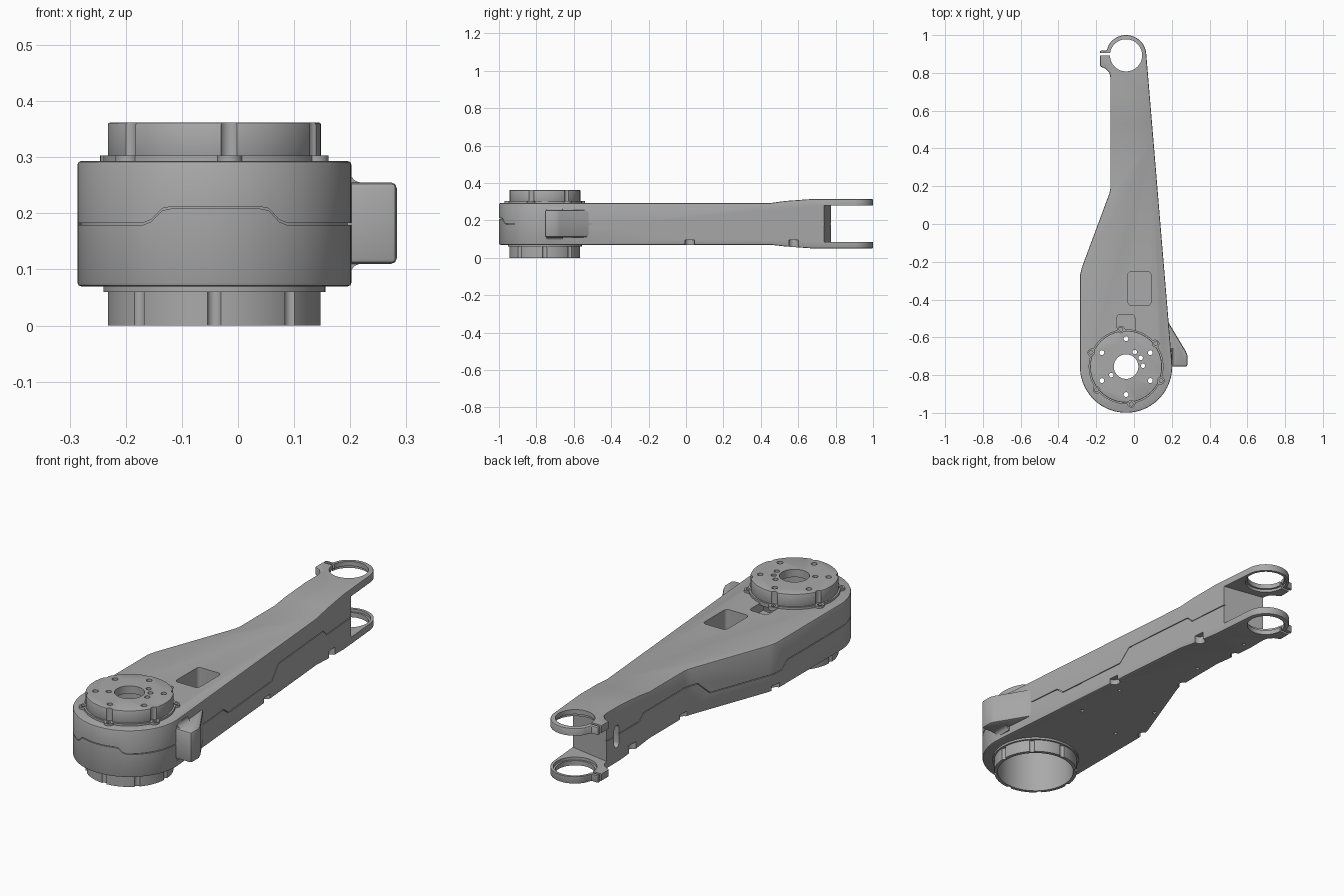
import bpy, bmesh, math
from mathutils import Vector

if "Cube" in bpy.data.objects:
    bpy.data.objects.remove(bpy.data.objects["Cube"])

grey = bpy.data.materials.new("machined_grey")
grey.use_nodes = True
GREY = (0.4, 0.4, 0.4, 1)
grey.diffuse_color = GREY
grey.node_tree.nodes["Principled BSDF"].inputs["Base Color"].default_value = GREY

CX, HUB_Y, RING_Y = -0.042, -0.755, 0.893


def prism(name, pts, lo, hi, axis="z"):
    """Extrude a closed 2D profile along an axis."""
    place = {"z": lambda a, b, h: (a, b, h),
             "x": lambda a, b, h: (h, a, b),
             "y": lambda a, b, h: (a, h, b)}[axis]
    bm = bmesh.new()
    face = bm.faces.new([bm.verts.new(place(a, b, lo)) for a, b in pts])
    ext = bmesh.ops.extrude_face_region(bm, geom=[face])
    moved = [v for v in ext["geom"] if isinstance(v, bmesh.types.BMVert)]
    bmesh.ops.translate(bm, verts=moved, vec=Vector(place(0, 0, hi - lo)))
    bmesh.ops.recalc_face_normals(bm, faces=bm.faces)
    mesh = bpy.data.meshes.new(name)
    bm.to_mesh(mesh)
    bm.free()
    mesh.materials.append(grey)
    ob = bpy.data.objects.new(name, mesh)
    bpy.context.collection.objects.link(ob)
    return ob


def arc(cx, cy, r, a0, a1, n):
    angles = [math.radians(a0 + (a1 - a0) * i / n) for i in range(n + 1)]
    return [(cx + r * math.cos(a), cy + r * math.sin(a)) for a in angles]


def disc(name, x, y, r, lo, hi, n=64):
    return prism(name, arc(x, y, r, 0, 360, n)[:-1], lo, hi)


def box(name, x0, x1, y0, y1, z0, z1):
    return prism(name, [(x0, y0), (x1, y0), (x1, y1), (x0, y1)], z0, z1)


def rounded(x0, x1, y0, y1, r):
    return (arc(x1 - r, y1 - r, r, 0, 90, 5) + arc(x0 + r, y1 - r, r, 90, 180, 5)
            + arc(x0 + r, y0 + r, r, 180, 270, 5) + arc(x1 - r, y0 + r, r, 270, 360, 5))


def apply_mod(ob, kind, **settings):
    mod = ob.modifiers.new(kind.lower(), kind)
    for key, value in settings.items():
        setattr(mod, key, value)
    bpy.context.view_layer.objects.active = ob
    bpy.ops.object.modifier_apply(modifier=mod.name)


def combine(ob, cutter, op="DIFFERENCE"):
    apply_mod(ob, "BOOLEAN", object=cutter, operation=op, solver="EXACT")
    bpy.data.objects.remove(cutter)


def soften(ob, width):
    apply_mod(ob, "BEVEL", width=width, segments=2, limit_method="ANGLE",
              angle_limit=math.radians(40))


def finish(ob):
    bpy.ops.object.select_all(action="DESELECT")
    ob.select_set(True)
    bpy.context.view_layer.objects.active = ob
    bpy.ops.object.shade_smooth_by_angle(angle=math.radians(30))


def polar(r, deg):
    a = math.radians(deg)
    return CX + r * math.cos(a), HUB_Y + r * math.sin(a)


def outline(inset=0.0):
    """Plan of the arm: round hub end, cranked left edge, clamp ring end."""
    d = inset
    return (arc(CX, HUB_Y, 0.244 - d, 180, 365, 48)
            + arc(CX, RING_Y, 0.107 - d, 5, 148, 36)
            + [(-0.145 + d, 0.918 - d), (-0.18 + d, 0.918 - d), (-0.18 + d, 0.835 + d),
               (-0.15 + d, 0.822 + d), (-0.13 + d, 0.80), (-0.125 + d, 0.775),
               (-0.125 + d, 0.19), (-0.131 + d, 0.16), (-0.276 + d, -0.23),
               (-0.286 + d, -0.27)])


# Arm: plan extrusion trimmed by the side profile
arm = prism("arm_body", outline(), 0.0, 0.4)
side = [(-1.1, 0.07), (0.45, 0.07), (0.53, 0.061), (0.68, 0.05), (1.1, 0.05),
        (1.1, 0.315), (0.68, 0.315), (0.53, 0.304), (0.45, 0.293), (-1.1, 0.293)]
combine(arm, prism("side_trim", side, -1, 1, "x"), "INTERSECT")
soften(arm, 0.006)

# Fork slot, clamp ring bores and clamp slits
combine(arm, prism("fork_slot", [(0.3, 0.70), (0.3, 1.2), (-0.4, 1.2), (-0.4, 0.823)],
                   0.085, 0.28))
combine(arm, disc("ring_bore", CX, RING_Y, 0.085, -0.1, 0.5))
combine(arm, disc("ring_seat", CX, RING_Y, 0.094, 0.072, 0.293))
combine(arm, box("clamp_slit", -0.3, -0.11, 0.892, 0.904, 0, 0.4))

# Parting groove around the arm: a thin ribbon kept only near the surface
GAP = 0.0018


def ribbon(path, lo, hi, axis):
    under = [(a, z - GAP) for a, z in path]
    over = [(a, z + GAP) for a, z in reversed(path)]
    groove = prism("groove", under + over, lo, hi, axis)
    combine(groove, prism("core", outline(0.006), 0.1, 0.27))
    return groove


combine(arm, ribbon([(-0.76, 0.181), (-0.35, 0.181), (-0.31, 0.15), (0.06, 0.15), (0.12, 0.21),
                     (0.5, 0.21), (0.53, 0.181), (0.8, 0.181)], -0.5, 0.5, "x"))
combine(arm, ribbon([(-0.5, 0.181), (-0.17, 0.181), (-0.155, 0.187), (-0.135, 0.207),
                     (-0.12, 0.21), (0.04, 0.21), (0.055, 0.207), (0.073, 0.187),
                     (0.088, 0.181), (0.5, 0.181)], -1.1, -0.758, "y"))

# Hub bore, top window and cable pocket
combine(arm, disc("hub_bore", CX, HUB_Y, 0.174, -0.1, 0.5))
combine(arm, prism("window", rounded(-0.032, 0.09, -0.43, -0.252, 0.018), 0.19, 0.5))
combine(arm, prism("cable_pocket", rounded(-0.09, 0.004, -0.62, -0.478, 0.018), 0.25, 0.5))

# Slotted hole in the side wall near the fork
slot = arc(0.70, 0.21, 0.018, 0, 180, 10) + arc(0.70, 0.14, 0.018, 180, 360, 10)
combine(arm, prism("side_slot", slot, -0.3, -0.08, "x"))

# Screw notches along the lower edges and screw holes in the underside
for x, y in [(0.135, 0.02), (0.09, 0.575), (-0.285, -0.27), (-0.13, 0.2), (-0.125, 0.58)]:
    combine(arm, disc("notch", x, y, 0.026, 0, 0.095, 20))
for x, y in [(0.077, -0.28), (-0.176, -0.34), (0.065, -0.025), (-0.19, -0.08),
             (-0.08, 0.36), (-0.08, 0.69)]:
    combine(arm, disc("screw_hole", x, y, 0.009, 0, 0.1, 12))
finish(arm)

# Side stop: wedge on the hub's left flank, with a fillet at its root
stop = prism("side_stop", [(0.13, -0.755), (0.283, -0.755), (0.283, -0.695), (0.275, -0.675),
                           (0.185, -0.525), (0.175, -0.50), (0.13, -0.50)], 0.11, 0.255)
soften(stop, 0.01)
finish(stop)
for name, z, s in [("stop_fillet_top", 0.255, 1), ("stop_fillet_bottom", 0.11, -1)]:
    curve = [(0.22 + 0.02 * math.cos(math.radians(a)),
              z + s * (0.02 + 0.02 * math.sin(math.radians(a)))) for a in range(180, 271, 15)]
    fillet = prism(name, curve + [(0.19, z - s * 0.005), (0.19, z + s * 0.02)],
                   -0.745, -0.66, "y")
    finish(fillet)

# Top hub: stepped flange and plate with screw grooves, bores and hollow underside
TOP = [38 + 60 * i for i in range(6)]
flange = disc("top_flange", CX, HUB_Y, 0.198, 0.285, 0.303, 72)
for a in TOP:
    combine(flange, disc("lug", *polar(0.196, a), 0.022, 0.285, 0.303, 20), "UNION")
    combine(flange, disc("lug_hole", *polar(0.2, a), 0.01, 0.2, 0.4, 12))
combine(flange, disc("flange_bore", CX, HUB_Y, 0.174, 0, 0.5))
finish(flange)

top = disc("top_hub", CX, HUB_Y, 0.19, 0.295, 0.362, 72)
soften(top, 0.004)
for a in TOP:
    combine(top, disc("screw_groove", *polar(0.198, a), 0.017, 0.2, 0.5, 20))
combine(top, disc("hub_hollow", CX, HUB_Y, 0.172, 0.2, 0.325))
combine(top, disc("shaft_bore", CX, HUB_Y, 0.065, 0.2, 0.5, 40))
for i in range(6):
    combine(top, disc("bolt_hole", *polar(0.148, 90 + 60 * i), 0.013, 0.2, 0.5, 16))
for a in (3, 31, 59, 210):
    combine(top, disc("pin_hole", *polar(0.09, a), 0.012, 0.2, 0.5, 16))
finish(top)

# Bottom hub: open cup ring with grooves, plus its thin flange
low_flange = disc("bottom_flange", CX, HUB_Y, 0.198, 0.06, 0.078, 72)
bottom = disc("bottom_hub", CX, HUB_Y, 0.19, 0.0, 0.066, 72)
for i in range(8):
    combine(bottom, disc("groove", *polar(0.194, 45 * i), 0.013, -0.1, 0.2, 16))
for ob in (low_flange, bottom):
    combine(ob, disc("cup_bore", CX, HUB_Y, 0.174, -0.1, 0.2))
    finish(ob)
